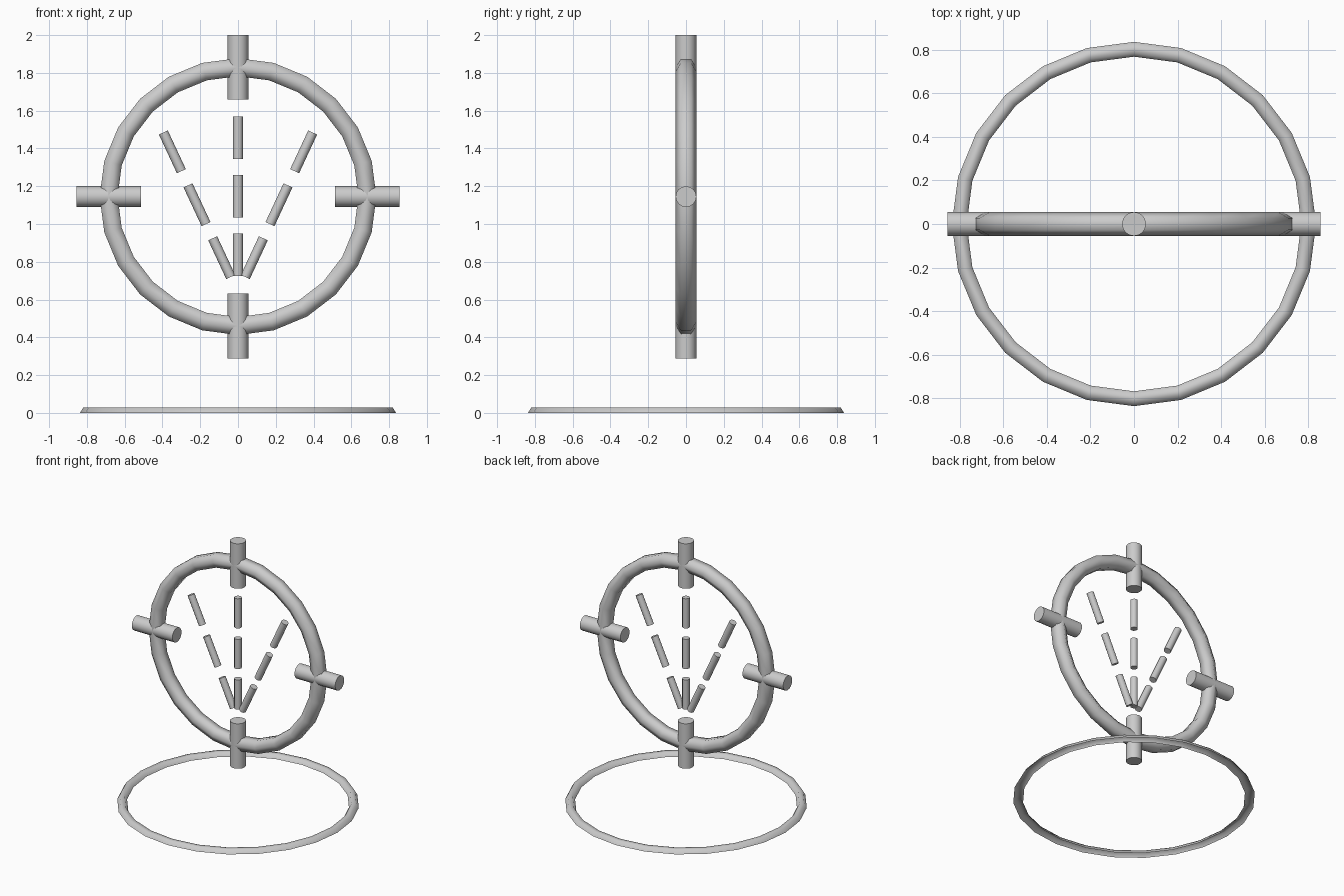
import bpy, bmesh, math
from mathutils import Vector, Matrix

if "Cube" in bpy.data.objects:
    bpy.data.objects.remove(bpy.data.objects["Cube"])

CENTRE = Vector((0, 0, 1.145))   # middle of the upright dial
R = 0.685                        # dial ring radius


def finish(name, bm, sharp_angle):
    bmesh.ops.recalc_face_normals(bm, faces=bm.faces)
    me = bpy.data.meshes.new(name)
    bm.to_mesh(me)
    bm.free()
    ob = bpy.data.objects.new(name, me)
    bpy.context.collection.objects.link(ob)
    bpy.ops.object.select_all(action='DESELECT')
    ob.select_set(True)
    bpy.context.view_layer.objects.active = ob
    bpy.ops.object.shade_smooth_by_angle(angle=math.radians(sharp_angle))
    return ob


def ring(name, radius, tube, arc_points, matrix, closed=True):
    """24-sided ring with a hexagonal (or half hexagonal) tube section."""
    bm = bmesh.new()
    loops = []
    for i in range(24):
        a = math.tau * i / 24
        loop = []
        for deg in arc_points:
            t = math.radians(deg)
            r = radius + tube * math.cos(t)
            p = Vector((r * math.cos(a), r * math.sin(a), tube * math.sin(t)))
            loop.append(bm.verts.new(matrix @ p))
        loops.append(loop)
    n = len(arc_points)
    for i in range(24):
        a, b = loops[i], loops[(i + 1) % 24]
        for j in range(n if closed else n - 1):
            k = (j + 1) % n
            bm.faces.new((a[j], b[j], b[k], a[k]))
    return finish(name, bm, 80)


def rod(name, centre, tilt, length, radius, sides):
    """Capped cylinder in the y = 0 plane, tilted from vertical towards +x."""
    bm = bmesh.new()
    m = Matrix.Translation(centre) @ Matrix.Rotation(math.radians(tilt), 4, 'Y')
    bmesh.ops.create_cone(bm, cap_ends=True, segments=sides, radius1=radius,
                          radius2=radius, depth=length, matrix=m)
    return finish(name, bm, 50)


# Ground ring: upper half of a tube lying on the floor
ring("ground_ring", 0.802, 0.034, [0, 60, 120, 180], Matrix.Identity(4), closed=False)

# Upright dial ring
upright = Matrix.Translation(CENTRE) @ Matrix.Rotation(math.radians(90), 4, 'X')
ring("dial_ring", R, 0.055, [30 + 60 * i for i in range(6)], upright)

# Four tick bars crossing the ring
for label, deg in (("top", 0), ("right", 90), ("bottom", 180), ("left", 270)):
    a = math.radians(deg)
    out = Vector((math.sin(a), 0, math.cos(a)))
    rod(label + "_tick", CENTRE + out * R, deg, 0.342, 0.055, 16)

# Three dashed lines fanning upwards
for label, x, z, tilt in (("left", -0.217, 1.102, -25), ("middle", 0, 1.147, 0),
                          ("right", 0.217, 1.102, 25)):
    a = math.radians(tilt)
    along = Vector((math.sin(a), 0, math.cos(a)))
    for i in (-1, 0, 1):
        rod(f"{label}_dash_{i + 2}", Vector((x, 0, z)) + along * 0.309 * i,
            tilt, 0.226, 0.026, 12)
